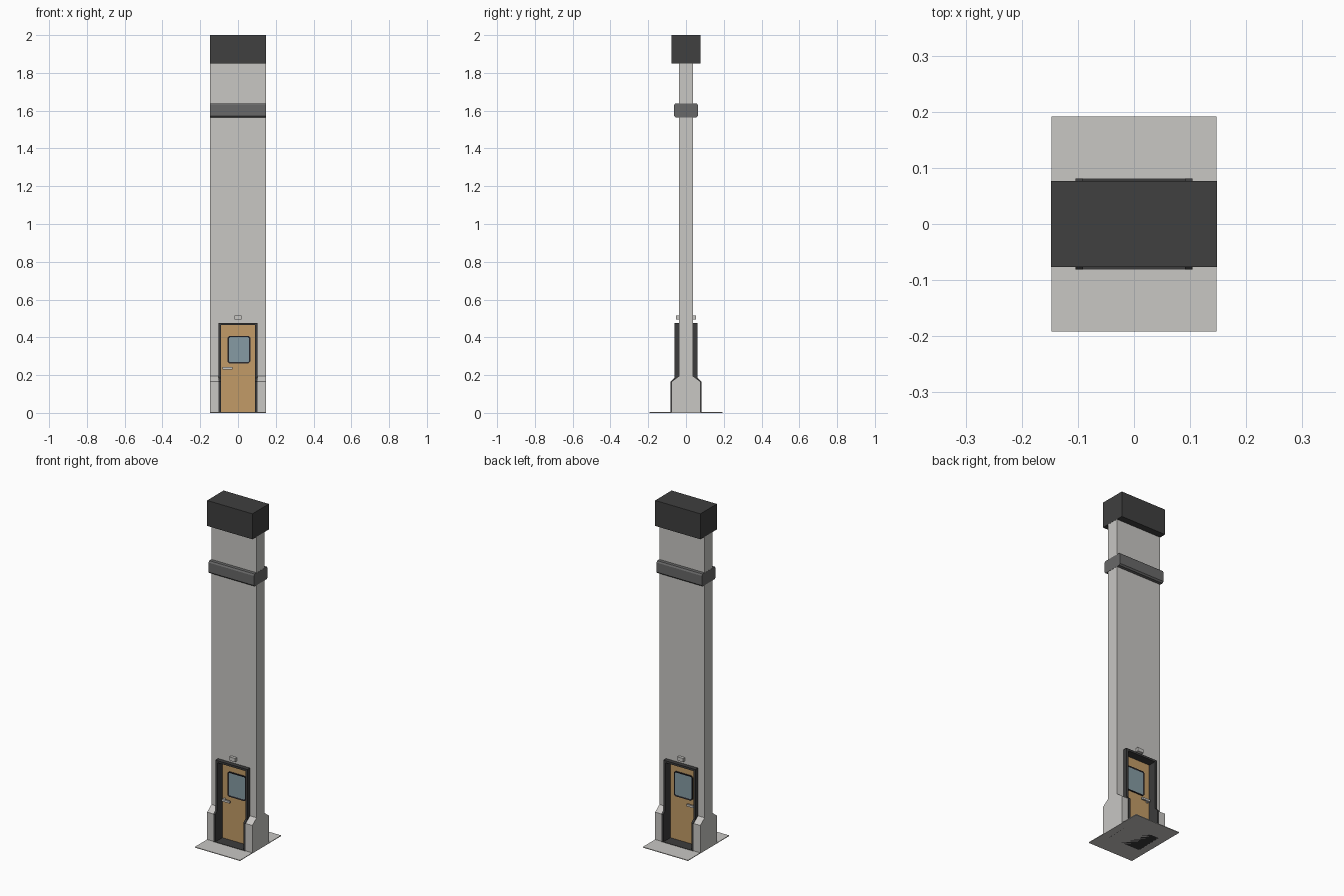
import bpy, bmesh

if "Cube" in bpy.data.objects:
    bpy.data.objects.remove(bpy.data.objects["Cube"])


def material(name, rgb):
    m = bpy.data.materials.new(name)
    m.diffuse_color = (*rgb, 1)
    m.use_nodes = True
    m.node_tree.nodes["Principled BSDF"].inputs["Base Color"].default_value = m.diffuse_color
    return m


CONCRETE = material("light_grey", (0.58, 0.57, 0.55))
CAP = material("charcoal", (0.05, 0.05, 0.05))
FRAME = material("dark_frame", (0.045, 0.045, 0.045))
BAND = material("mid_grey", (0.14, 0.14, 0.14))
WOOD = material("wood", (0.54, 0.33, 0.135))
GLASS = material("blue_grey_glass", (0.24, 0.33, 0.37))
RUBBER = material("window_seal", (0.02, 0.02, 0.025))
METAL = material("pale_metal", (0.58, 0.57, 0.55))


def finish(bm, name, mats):
    bmesh.ops.recalc_face_normals(bm, faces=bm.faces)
    me = bpy.data.meshes.new(name)
    bm.to_mesh(me)
    bm.free()
    for m in mats:
        me.materials.append(m)
    ob = bpy.data.objects.new(name, me)
    bpy.context.collection.objects.link(ob)
    return ob


def prism(name, pts, x0, x1, mat):
    """Extrude a (y, z) profile along x."""
    bm = bmesh.new()
    f = bm.faces.new([bm.verts.new((x0, y, z)) for y, z in pts])
    new = bmesh.ops.extrude_face_region(bm, geom=[f])["geom"]
    verts = [v for v in new if isinstance(v, bmesh.types.BMVert)]
    bmesh.ops.translate(bm, verts=verts, vec=(x1 - x0, 0, 0))
    return finish(bm, name, [mat])


def box(name, x0, x1, y0, y1, z0, z1, mat):
    return prism(name, [(y0, z0), (y1, z0), (y1, z1), (y0, z1)], x0, x1, mat)


def both(half):
    """Mirror a half profile across y = 0."""
    return half + [(-y, z) for y, z in reversed(half)]


W = 0.147      # half width of wall
T = 0.037      # half thickness of wall
DX = 0.104     # half width of door frame
JX = 0.091     # half width of door opening
TOP = 0.477    # top of door frame
D = 0.015      # half thickness of door

# Ground slab
box("ground_slab", -W, W, -0.192, 0.192, 0, 0.004, CONCRETE)

# Wall above the door and the cap
box("wall_upper", -W, W, -T, T, TOP, 1.86, CONCRETE)
box("top_cap", -W - 0.0005, W + 0.0005, -0.0765, 0.0765, 1.85, 2.0, CAP)

# Chamfered band
prism("wall_band", both([(0.055, 1.565), (0.063, 1.573), (0.063, 1.629), (0.057, 1.638)]),
      -W - 0.0008, W + 0.0008, BAND)

# Side posts with flared plinth, and stepped door jambs
post = both([(0.077, 0), (0.077, 0.165), (T, 0.195), (T, TOP)])
jamb = both([(0.081, 0), (0.081, 0.167), (0.062, 0.184), (0.062, TOP)])
for side, s in (("left", -1), ("right", 1)):
    prism("wall_post_" + side, post, s * DX, s * W, CONCRETE)
    prism("door_jamb_" + side, jamb, s * JX, s * DX, FRAME)
box("door_lintel", -JX, JX, -0.062, 0.062, 0.465, TOP, FRAME)
box("door_sill", -JX, JX, -0.081, 0.081, 0, 0.006, FRAME)

# Door leaf
box("door", -JX, JX, -D, D, 0.006, 0.465, WOOD)


def window(name, s):
    """Chamfered seal with an inset glass pane."""
    x0, x1, z0, z1, c = -0.055, 0.065, 0.262, 0.408, 0.009
    pts = [(x0 + c, z0), (x1 - c, z0), (x1, z0 + c), (x1, z1 - c),
           (x1 - c, z1), (x0 + c, z1), (x0, z1 - c), (x0, z0 + c)]
    bm = bmesh.new()
    f = bm.faces.new([bm.verts.new((x, s * D, z)) for x, z in pts])
    new = bmesh.ops.extrude_face_region(bm, geom=[f])["geom"]
    bmesh.ops.translate(bm, verts=[v for v in new if isinstance(v, bmesh.types.BMVert)],
                        vec=(0, s * 0.006, 0))
    pane = [g for g in new if isinstance(g, bmesh.types.BMFace)][0]
    bm.normal_update()
    bmesh.ops.inset_region(bm, faces=[pane], thickness=0.008)
    bmesh.ops.translate(bm, verts=pane.verts, vec=(0, -s * 0.003, 0))
    pane.material_index = 1
    finish(bm, name, [RUBBER, GLASS])


# Windows, handles and lamps on both faces
for face, s in (("front", -1), ("back", 1)):
    window("door_window_" + face, s)
    box("handle_stem_" + face, -0.081, -0.07, s * D, s * 0.03, 0.231, 0.243, METAL)
    box("handle_lever_" + face, -0.081, -0.03, s * 0.026, s * 0.036, 0.231, 0.243, METAL)
    box("door_lamp_" + face, -0.019, 0.019, s * T, s * 0.054, 0.495, 0.516, METAL)
